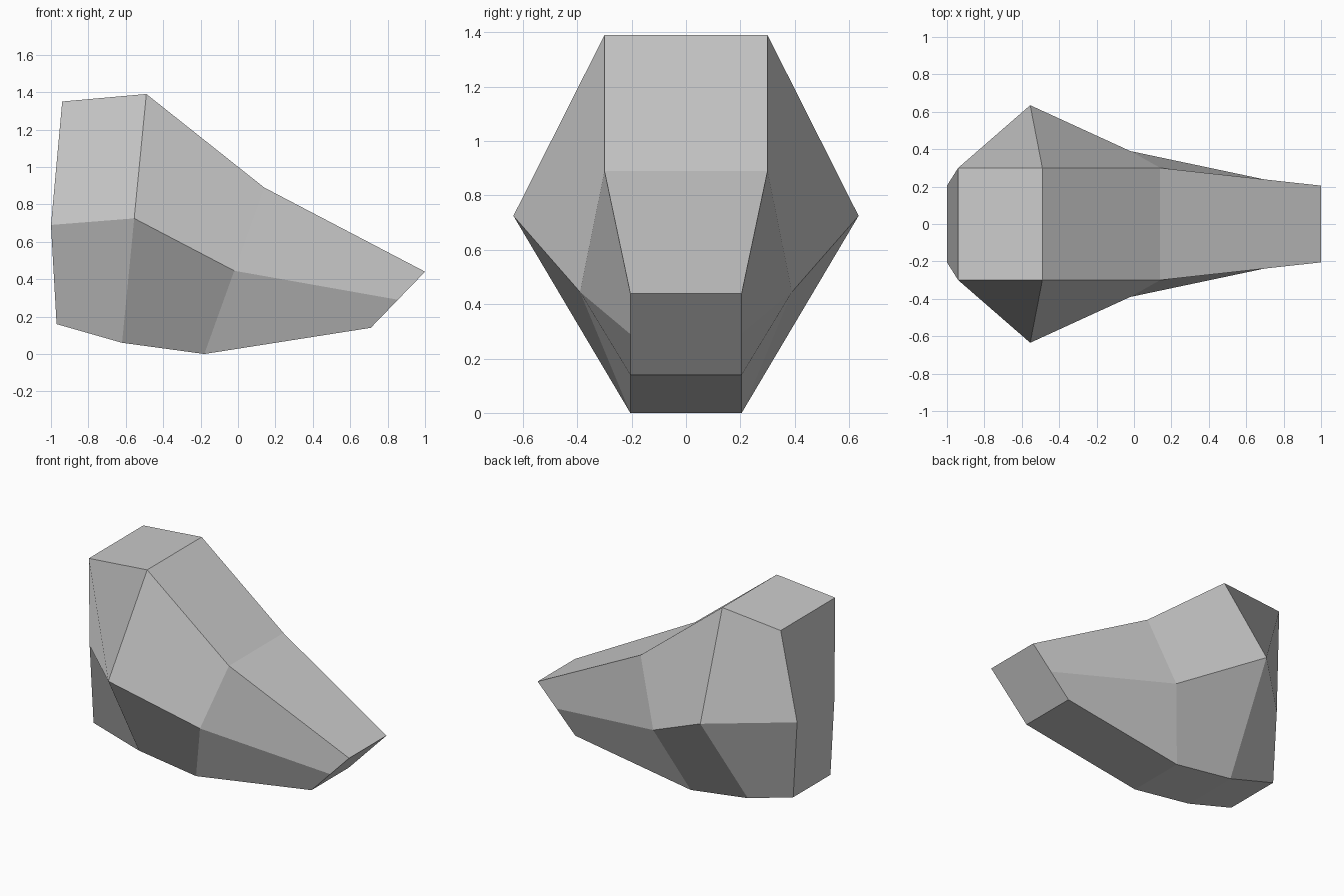
import bpy

# Remove the default cube only
cube = bpy.data.objects.get("Cube")
if cube:
    bpy.data.objects.remove(cube, do_unlink=True)

# Stone material
stone = bpy.data.materials.new("stone_grey")
stone.use_nodes = True
colour = (0.6, 0.6, 0.6, 1.0)
stone.diffuse_color = colour
bsdf = stone.node_tree.nodes["Principled BSDF"]
bsdf.inputs["Base Color"].default_value = colour
bsdf.inputs["Roughness"].default_value = 0.9

# Hexagonal cross-sections along the rock: top, side and bottom as (x, half width, z)
sections = [
    [(-0.94, 0.30, 1.35), (-1.00, 0.205, 0.69), (-0.97, 0.205, 0.16)],
    [(-0.49, 0.30, 1.39), (-0.555, 0.635, 0.725), (-0.62, 0.205, 0.06)],
    [(0.14, 0.30, 0.89), (-0.02, 0.39, 0.445), (-0.18, 0.205, 0.00)],
    [(1.00, 0.205, 0.44), (0.855, 0.205, 0.29), (0.71, 0.205, 0.14)],
]
LEVELS = 3
TOP, BOTTOM = 0, LEVELS - 1

verts = [(x, side * w, z)
         for ring in sections for x, w, z in ring for side in (-1, 1)]


def vid(ring, level, back):
    """Index of a section point on the front (0) or back (1) half."""
    return (ring * LEVELS + level) * 2 + back


faces = []
last = len(sections) - 1

# Side facets, mirrored front to back, split from upper near to lower far corner
for i in range(last):
    for level in range(BOTTOM):
        for back in (0, 1):
            quad = [vid(i, level, back), vid(i, level + 1, back),
                    vid(i + 1, level + 1, back), vid(i + 1, level, back)]
            if back:
                quad = [quad[0]] + quad[:0:-1]
            faces.append(quad)

    # Top and underside facets
    faces.append([vid(i, TOP, 0), vid(i + 1, TOP, 0),
                  vid(i + 1, TOP, 1), vid(i, TOP, 1)])
    faces.append([vid(i, BOTTOM, 0), vid(i, BOTTOM, 1),
                  vid(i + 1, BOTTOM, 1), vid(i + 1, BOTTOM, 0)])

# End facets
for level in range(BOTTOM):
    faces.append([vid(0, level, 0), vid(0, level, 1),
                  vid(0, level + 1, 1), vid(0, level + 1, 0)])
    faces.append([vid(last, level, 0), vid(last, level + 1, 0),
                  vid(last, level + 1, 1), vid(last, level, 1)])

# Build the flat-shaded rock
mesh = bpy.data.meshes.new("rock")
mesh.from_pydata(verts, [], faces)
mesh.materials.append(stone)
mesh.update()
rock = bpy.data.objects.new("rock", mesh)
bpy.context.collection.objects.link(rock)
